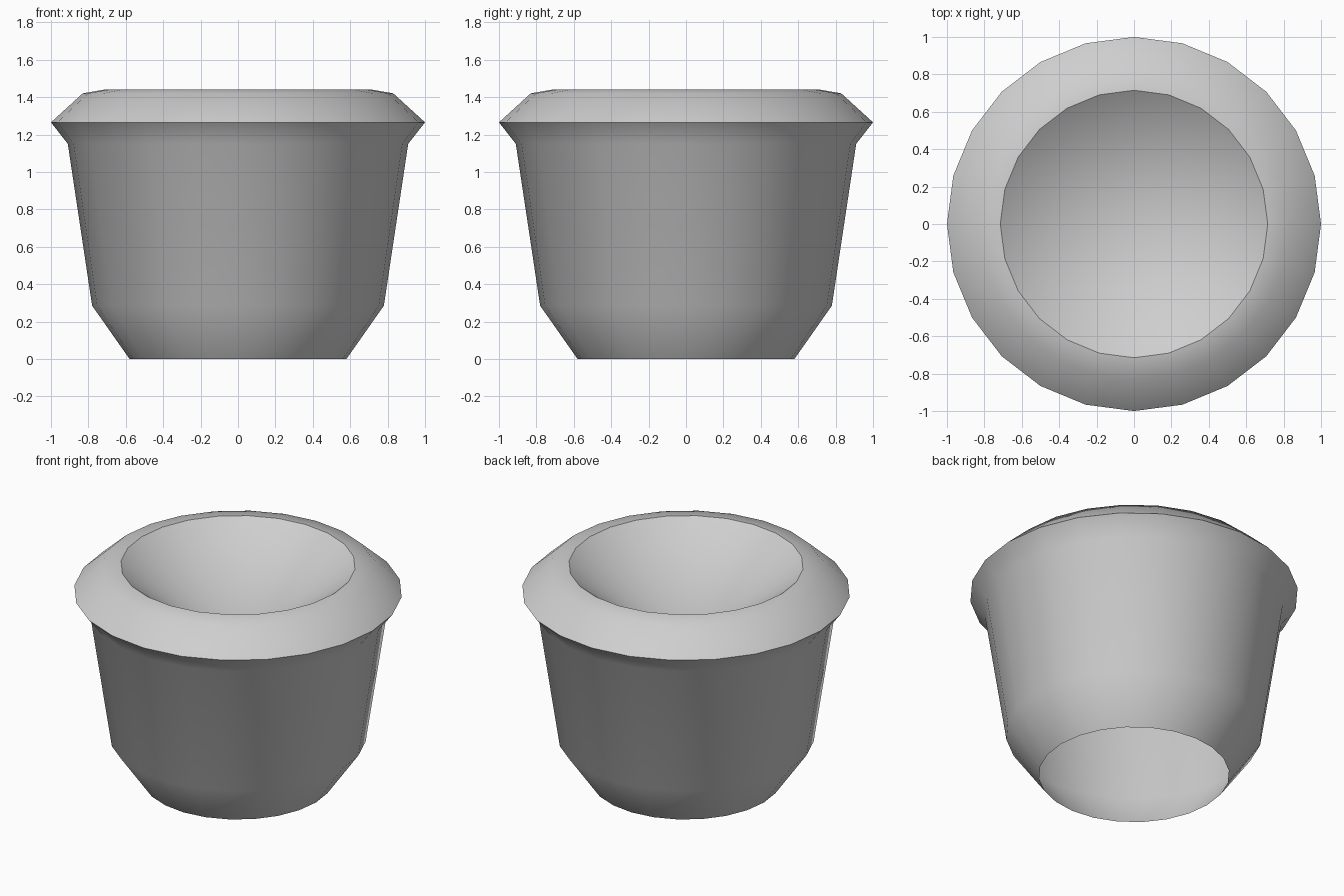
import bpy
import bmesh
import math

cube = bpy.data.objects.get("Cube")
if cube:
    bpy.data.objects.remove(cube, do_unlink=True)

SIDES = 24

# Plain grey material
grey = bpy.data.materials.new("light_grey")
grey.use_nodes = True
colour = (0.62, 0.62, 0.62, 1)
grey.diffuse_color = colour
grey.node_tree.nodes["Principled BSDF"].inputs["Base Color"].default_value = colour


def ring(bm, radius, z):
    return [bm.verts.new((radius * math.cos(math.tau * i / SIDES),
                          radius * math.sin(math.tau * i / SIDES), z))
            for i in range(SIDES)]


# Radius and height: open foot, body, flared lip, rim
profile = [(0.58, 0), (0.78, 0.285), (0.91, 1.15), (1.0, 1.265),
           (0.83, 1.42), (0.715, 1.44)]

bm = bmesh.new()
rings = [ring(bm, r, z) for r, z in profile]
for low, high in zip(rings, rings[1:]):
    for i in range(SIDES):
        j = (i + 1) % SIDES
        bm.faces.new((low[i], low[j], high[j], high[i]))

# Hollow sloping down to its centre; the underside stays open
centre = bm.verts.new((0, 0, 0.94))
for i in range(SIDES):
    bm.faces.new((rings[-1][i], rings[-1][(i + 1) % SIDES], centre))

mesh = bpy.data.meshes.new("pot")
bm.to_mesh(mesh)
bm.free()
mesh.materials.append(grey)
pot = bpy.data.objects.new("pot", mesh)
bpy.context.collection.objects.link(pot)

# Smooth sides with crisp lip and opening
bpy.ops.object.select_all(action='DESELECT')
pot.select_set(True)
bpy.context.view_layer.objects.active = pot
bpy.ops.object.shade_smooth_by_angle(angle=math.radians(40))
